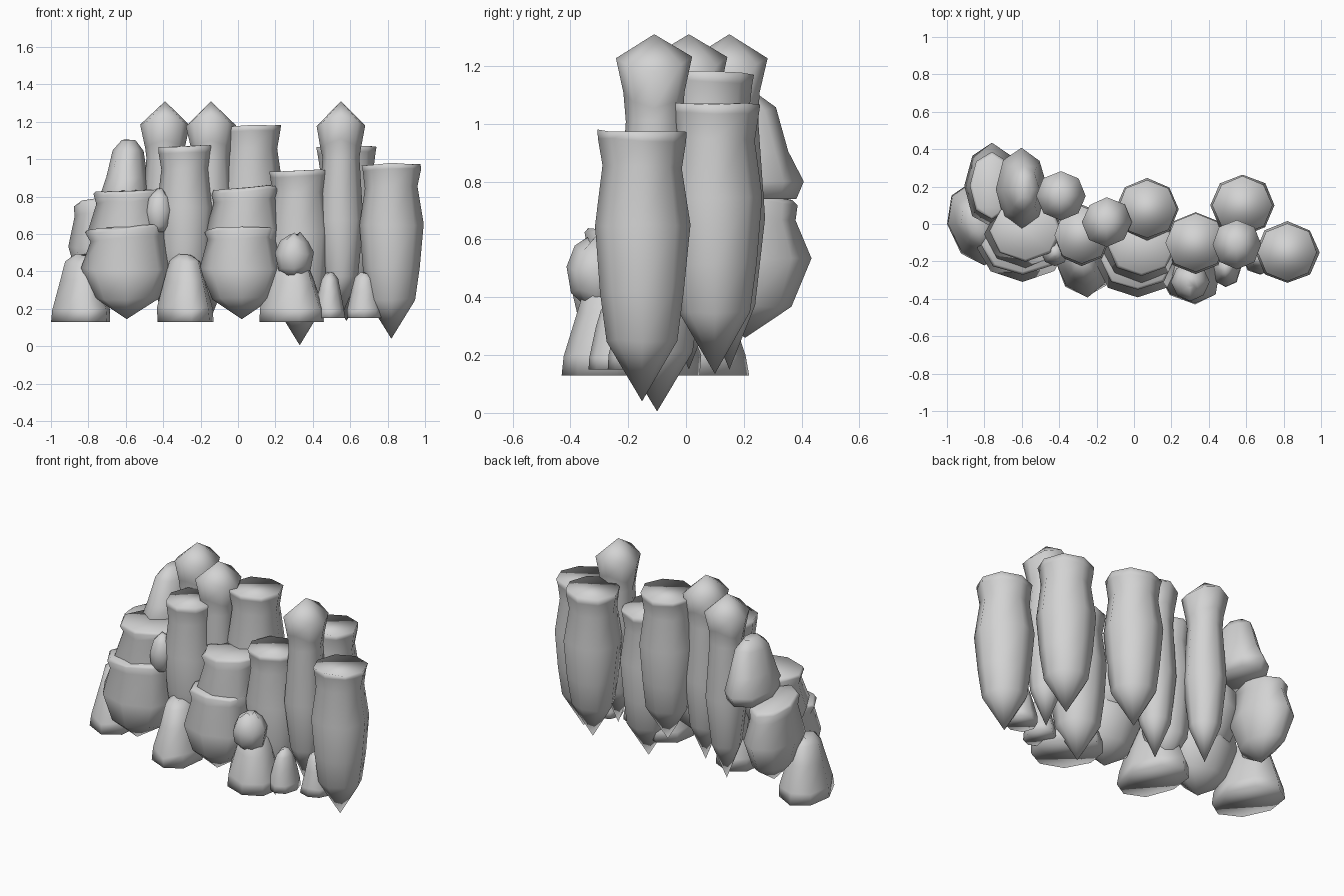
import bpy, bmesh, math, random

if "Cube" in bpy.data.objects:
    bpy.data.objects.remove(bpy.data.objects["Cube"])

random.seed(4)
stone = bpy.data.materials.new("grey stone")
stone.diffuse_color = (0.65, 0.65, 0.65, 1)
stone.use_nodes = True
stone.node_tree.nodes["Principled BSDF"].inputs["Base Color"].default_value = stone.diffuse_color


def rock(name, centre, rings, stretch=(1, 1), sides=8, jitter=0.04, lean=(0, 0),
         tilt=(0, 0), wave=0.0, skew=0.0):
    """Loft rings of (z, radius); radius 0 makes a point. Lean is the offset at the top, tilt
    slopes the upper rings, wave lifts them along y and lowers them along x, skew slants the plan."""
    bm = bmesh.new()
    z0, z1 = rings[0][0], rings[-1][0]
    loops = []
    for z, r in rings:
        t = (z - z0) / (z1 - z0)
        cx, cy = centre[0] + lean[0] * t, centre[1] + lean[1] * t
        if r == 0:
            loops.append([bm.verts.new((cx, cy, z))])
            continue
        loop = []
        for i in range(sides):
            a = math.tau * i / sides
            c, s = math.cos(a), math.sin(a)
            k = r * (1 + random.uniform(-jitter, jitter))
            dz = random.uniform(-jitter, jitter) * 0.25 if 0 < t else 0
            if t > 0.8:
                dz += tilt[0] * c + tilt[1] * s - wave * math.cos(2 * a)
            loop.append(bm.verts.new((cx + (c - skew * s) * k * stretch[0],
                                      cy + s * k * stretch[1], z + dz)))
        loops.append(loop)
    for a, b in zip(loops, loops[1:]):
        for i in range(sides):
            j = (i + 1) % sides
            if len(a) == 1:
                bm.faces.new((a[0], b[j], b[i]))
            elif len(b) == 1:
                bm.faces.new((a[i], a[j], b[0]))
            else:
                bm.faces.new((a[i], a[j], b[j], b[i]))
    if len(loops[0]) > 1:
        bm.faces.new(loops[0][::-1])
    if len(loops[-1]) > 1:
        bm.faces.new(loops[-1])
    bmesh.ops.recalc_face_normals(bm, faces=bm.faces)
    for f in bm.faces:
        f.smooth = True
    me = bpy.data.meshes.new(name)
    bm.to_mesh(me)
    bm.free()
    me.materials.append(stone)
    bpy.context.collection.objects.link(bpy.data.objects.new(name, me))


def shift(profile, z, s=1.0):
    return [(z + h * s, r) for h, r in profile]


# flat-topped columns with a pointed foot
FLAT = [(0, 0), (0.21, 0.128), (0.38, 0.15), (0.61, 0.17), (0.81, 0.142),
        (0.9, 0.155), (0.932, 0.16)]
for i, (x, y, z) in enumerate([(0.82, -0.152, 0.04), (0.33, -0.10, 0.005), (-0.28, -0.06, 0.135),
                               (0.07, 0.08, 0.245), (0.58, 0.10, 0.135)]):
    w = 0.92 if i == 2 else 1.0
    rock(f"flat_column_{i + 1}", (x, y), shift(FLAT, z), stretch=(w, 0.97), jitter=0.02,
         tilt=(0.004, -0.004))

# slimmer columns with a pointed head
POINTED = [(0, 0), (0.22, 0.09), (0.52, 0.122), (0.86, 0.1), (0.93, 0.106), (1.055, 0.132), (1.16, 0)]
for i, (x, y) in enumerate([(0.55, -0.11), (-0.145, 0.01), (-0.39, 0.15)]):
    rock(f"pointed_column_{i + 1}", (x, y), shift(POINTED, 0.15), jitter=0.02, wave=0.025)

# wide boulders with a flared flat top and a tapered underside
BOULDER = [(0, 0), (0.11, 0.175), (0.27, 0.245), (0.43, 0.2), (0.475, 0.22), (0.49, 0.205)]
for i, (x, y, z, sx, sy, tilt) in enumerate([
        (-0.595, -0.155, 0.145, 1.0, 0.72, (0.015, 0)), (-0.58, -0.08, 0.345, 0.88, 0.74, (0.01, 0)),
        (0.02, -0.235, 0.145, 0.9, 0.74, (0.01, 0)), (0.04, -0.16, 0.355, 0.84, 0.74, (0.015, 0))]):
    rock(f"boulder_{i + 1}", (x, y), shift(BOULDER, z), stretch=(sx, sy), jitter=0.03, tilt=tilt,
         lean=(0, 0.045))
rock("back_boulder", (-0.76, 0.205), [(0.26, 0), (0.37, 0.165), (0.53, 0.235), (0.69, 0.185),
     (0.745, 0.19), (0.76, 0.17)], stretch=(0.62, 0.96), jitter=0.025, tilt=(0, -0.025))

# rounded stones with a flat base, standing on the ground
MOUND = [(0, 0.155), (0.07, 0.152), (0.22, 0.11), (0.32, 0.085), (0.36, 0.04)]
for i, (x, y, sx, sy, s) in enumerate([(-0.84, 0.0, 1.0, 1.4, 1.0), (-0.285, -0.17, 0.97, 1.45, 1.0),
                                       (0.285, -0.24, 1.12, 1.25, 0.95)]):
    rock(f"ground_stone_{i + 1}", (x, y), shift(MOUND, 0.13, s), stretch=(sx, sy), skew=0.25)
for i, (x, y, sx, sy) in enumerate([(0.49, -0.235, 0.52, 0.68), (0.675, -0.18, 0.6, 0.6)]):
    rock(f"small_stone_{i + 1}", (x, y), shift(MOUND, 0.15, 0.66), stretch=(sx, sy))

# tall dome stone resting on the back boulder
rock("dome_stone", (-0.605, 0.185), [(0.74, 0.13), (0.8, 0.145), (0.9, 0.115), (1.05, 0.085),
     (1.1, 0.04)], stretch=(0.95, 1.5), lean=(0.02, 0.0), jitter=0.03)

# small egg stones lodged between the boulders
EGG = [(0, 0.045), (0.04, 0.085), (0.12, 0.1), (0.19, 0.075), (0.225, 0.03)]
rock("egg_stone_1", (0.3, -0.31), shift(EGG, 0.375), jitter=0.06)
rock("egg_stone_2", (-0.43, -0.15), shift(EGG, 0.61), stretch=(0.72, 0.75), lean=(0.01, 0), jitter=0.05)
